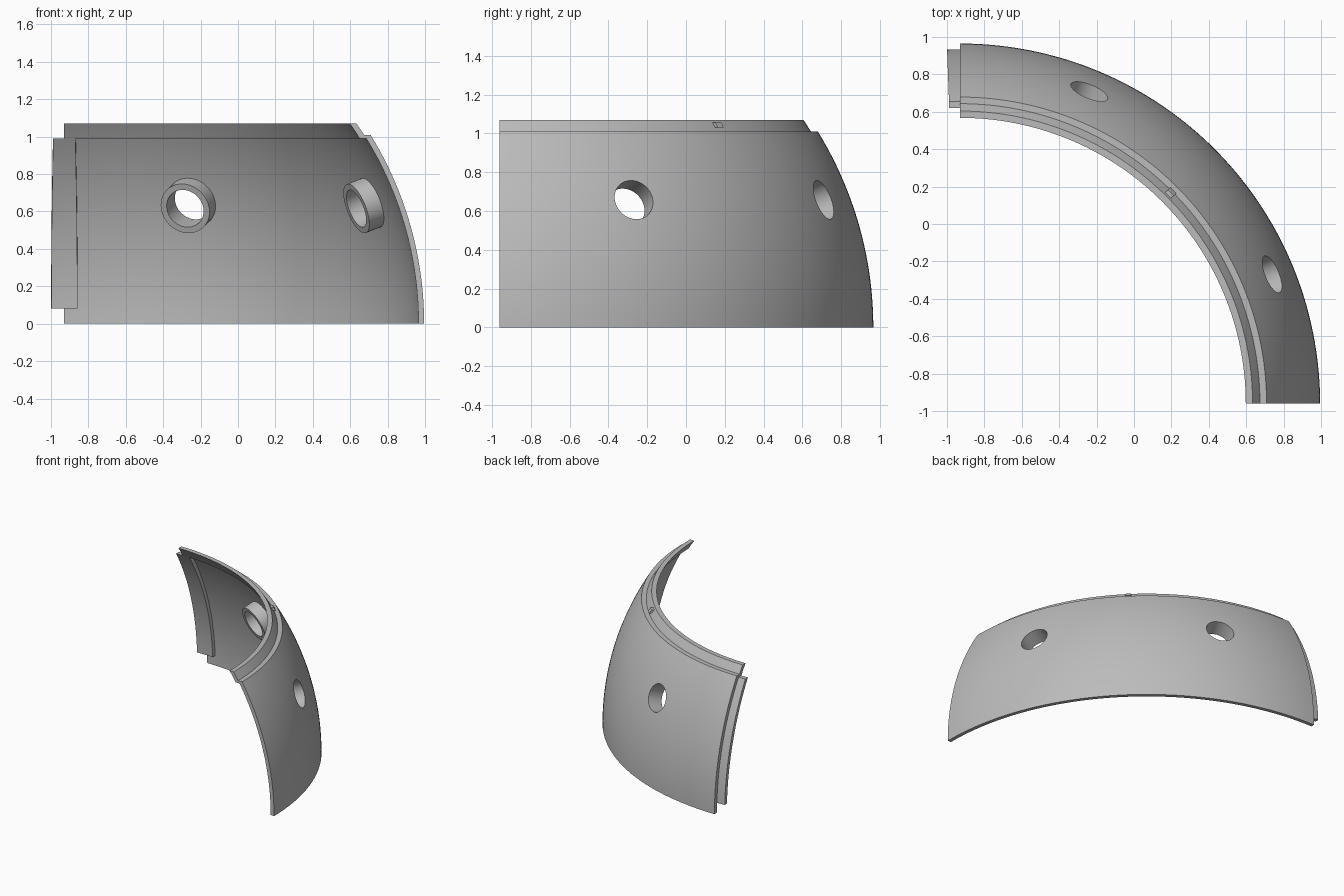
import bpy
import bmesh
from math import sin, cos, sqrt, pi, radians
from mathutils import Vector, Matrix

if "Cube" in bpy.data.objects:
    bpy.data.objects.remove(bpy.data.objects["Cube"], do_unlink=True)

CENTRE = Vector((-0.93, -0.96, 0))      # centre of the dome, at floor level
OUTER, MIDDLE, INNER = 1.925, 1.895, 1.865
PORT_AZIMUTHS, PORT_ELEVATION = (22.5, 67.5), 20

grey = bpy.data.materials.new("warm_grey")
grey.use_nodes = True
colour = (0.5, 0.5, 0.5, 1)
grey.diffuse_color = colour
grey.node_tree.nodes["Principled BSDF"].inputs["Base Color"].default_value = colour


def make_object(name, bm):
    bmesh.ops.recalc_face_normals(bm, faces=bm.faces)
    mesh = bpy.data.meshes.new(name)
    bm.to_mesh(mesh)
    bm.free()
    obj = bpy.data.objects.new(name, mesh)
    bpy.context.collection.objects.link(obj)
    mesh.materials.append(grey)
    return obj


def lathe(name, profile, start, end, steps, place=Matrix.Translation(CENTRE), closed=False):
    """Sweep a closed (radius, height) profile about a vertical axis, in degrees."""
    bm = bmesh.new()
    rings = []
    for i in range(steps if closed else steps + 1):
        a = radians(start + (end - start) * i / steps)
        rings.append([bm.verts.new(place @ Vector((r * cos(a), r * sin(a), z)))
                      for r, z in profile])
    n = len(profile)
    for i in range(steps):
        p, q = rings[i], rings[(i + 1) % len(rings)]
        for j in range(n):
            k = (j + 1) % n
            bm.faces.new((p[j], q[j], q[k], p[k]))
    if not closed:
        bm.faces.new(rings[0])
        bm.faces.new(rings[-1])
    return make_object(name, bm)


def dome_band(name, inner, outer, low, high, start, end, steps, rows):
    """Slice of a spherical shell between two heights and two azimuths."""
    heights = [low + (high - low) * i / rows for i in range(rows + 1)]
    profile = [(sqrt(outer ** 2 - z * z), z) for z in heights]
    profile += [(sqrt(inner ** 2 - z * z), z) for z in reversed(heights)]
    return lathe(name, profile, start, end, steps)


def port_frame(azimuth):
    direction = Vector((cos(radians(azimuth)) * cos(radians(PORT_ELEVATION)),
                        sin(radians(azimuth)) * cos(radians(PORT_ELEVATION)),
                        sin(radians(PORT_ELEVATION))))
    return Matrix.Translation(CENTRE) @ direction.to_track_quat('Z', 'Y').to_matrix().to_4x4()


# Main wall, inset top lip, joining tab and locating nub
wall = dome_band("dome_wall", MIDDLE, OUTER, 0, 1.01, 0, 90, 72, 24)
parts = [wall,
         dome_band("top_lip", INNER, MIDDLE, 0.99, 1.07, 0, 90, 72, 3),
         dome_band("joining_tab", INNER, MIDDLE, 0.08, 0.99, 87.8, 92.1, 4, 22),
         dome_band("locating_nub", 1.885, 1.912, 1.03, 1.056, 44.2, 45.8, 2, 1)]

# Port collars, and round holes through the wall
HOLE, COLLAR = 0.106, 0.14
cutters = []
for side, azimuth in zip(("right", "left"), PORT_AZIMUTHS):
    frame = port_frame(azimuth)
    tube = [(HOLE, 1.8), (COLLAR, 1.8), (COLLAR, 1.919), (HOLE, 1.919)]
    parts.append(lathe(side + "_port_collar", tube, 0, 360, 48, frame, True))
    bm = bmesh.new()
    bmesh.ops.create_cone(bm, cap_ends=True, segments=48, radius1=HOLE, radius2=HOLE,
                          depth=0.4, matrix=frame @ Matrix.Translation((0, 0, 1.9)))
    cutter = make_object(side + "_port_cutter", bm)
    cutter.hide_render = True
    cutters.append(cutter)
    cut = wall.modifiers.new(side + "_port", 'BOOLEAN')
    cut.operation, cut.solver, cut.object = 'DIFFERENCE', 'EXACT', cutter

# Fix the holes into the wall and discard the cutters
bpy.context.view_layer.update()
graph = bpy.context.evaluated_depsgraph_get()
cut_mesh = bpy.data.meshes.new_from_object(wall.evaluated_get(graph))
wall.modifiers.clear()
wall.data = cut_mesh
for cutter in cutters:
    bpy.data.objects.remove(cutter, do_unlink=True)

# Smooth curved faces, crisp edges
bpy.ops.object.select_all(action='DESELECT')
for part in parts:
    part.select_set(True)
bpy.context.view_layer.objects.active = wall
bpy.ops.object.shade_smooth_by_angle(angle=radians(30))
